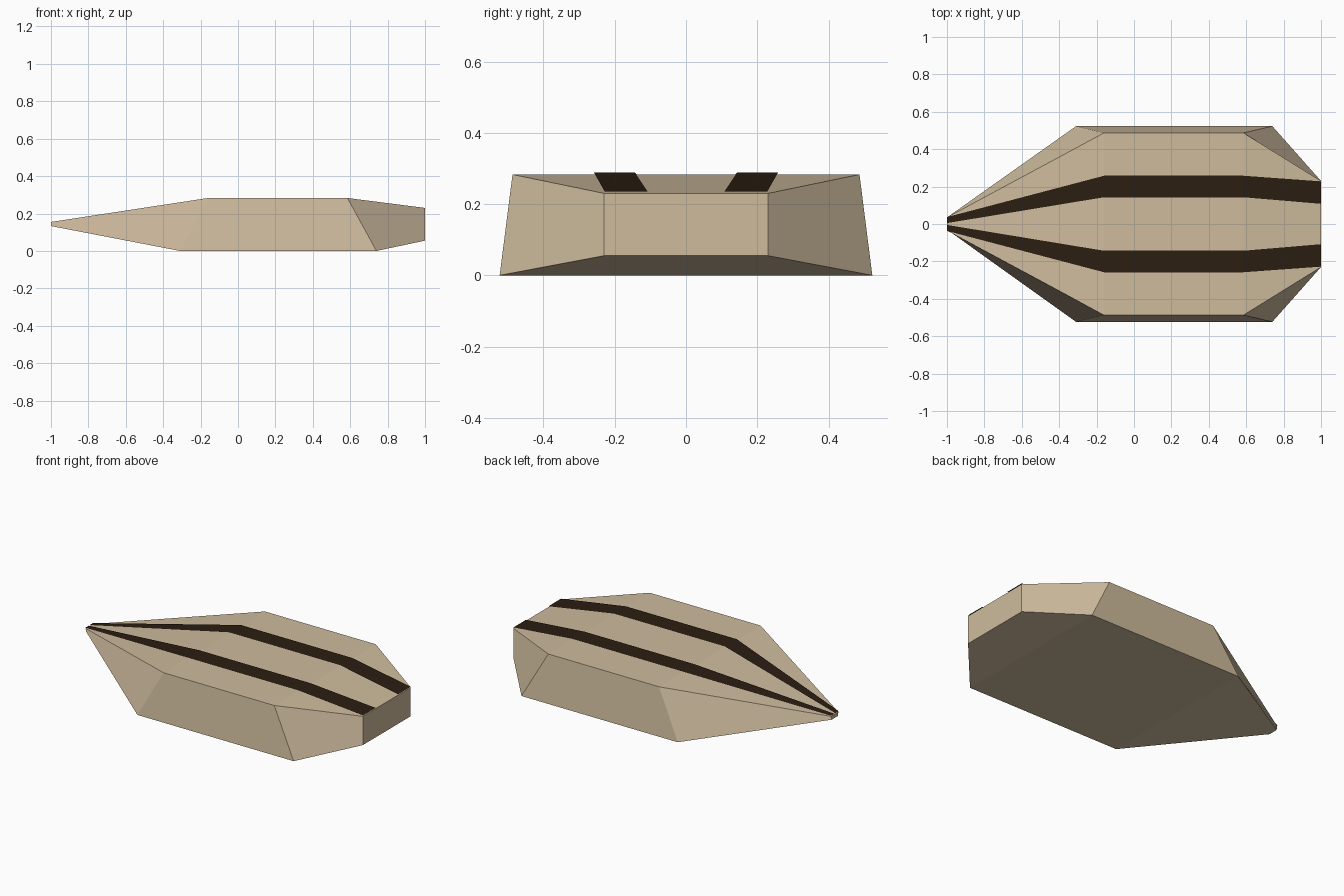
import bpy

if "Cube" in bpy.data.objects:
    bpy.data.objects.remove(bpy.data.objects["Cube"])

# stations along x: (x, half width, z)
TOP = [(-1.0, 0.035, 0.155), (-0.16, 0.487, 0.283), (0.585, 0.487, 0.283), (1.0, 0.23, 0.23)]
BOTTOM = [(-1.0, 0.03, 0.133), (-0.31, 0.523, 0.0), (0.74, 0.523, 0.0), (1.0, 0.23, 0.055)]
# stripe inner and outer y at each top station
STRIPE = [(0.005, 0.037), (0.143, 0.258), (0.143, 0.258), (0.108, 0.228)]
LIFT = 0.005


def material(name, color):
    mat = bpy.data.materials.new(name)
    mat.diffuse_color = (*color, 1)
    mat.use_nodes = True
    mat.node_tree.nodes["Principled BSDF"].inputs["Base Color"].default_value = mat.diffuse_color
    return mat


def add_mesh(name, verts, faces, mat):
    mesh = bpy.data.meshes.new(name)
    mesh.from_pydata(verts, [], faces)
    mesh.materials.append(mat)
    mesh.update()
    obj = bpy.data.objects.new(name, mesh)
    bpy.context.collection.objects.link(obj)
    return obj


tan = material("tan_paint", (0.62, 0.50, 0.34))
dark = material("dark_brown_paint", (0.025, 0.013, 0.006))

# hull: four-cornered sections lofted from the narrow tip to the blunt end
verts, faces = [], []
for (tx, tw, tz), (bx, bw, bz) in zip(TOP, BOTTOM):
    verts += [(tx, -tw, tz), (bx, -bw, bz), (bx, bw, bz), (tx, tw, tz)]
for s in range(3):
    for k in range(4):
        a, b = s * 4 + k, s * 4 + (k + 1) % 4
        faces.append((a, a + 4 - 0, b + 4, b)[::-1])
faces += [(3, 2, 1, 0), (12, 13, 14, 15)]
add_mesh("hull", verts, faces, tan)

# two painted bands lying just above the top faces
for side, name in ((1, "left_stripe"), (-1, "right_stripe")):
    verts = [(x, side * y, z + LIFT)
             for (x, _, z), pair in zip(TOP, STRIPE) for y in pair]
    quads = [(i, i + 2, i + 3, i + 1) for i in (0, 2, 4)]
    add_mesh(name, verts, quads if side > 0 else [q[::-1] for q in quads], dark)
